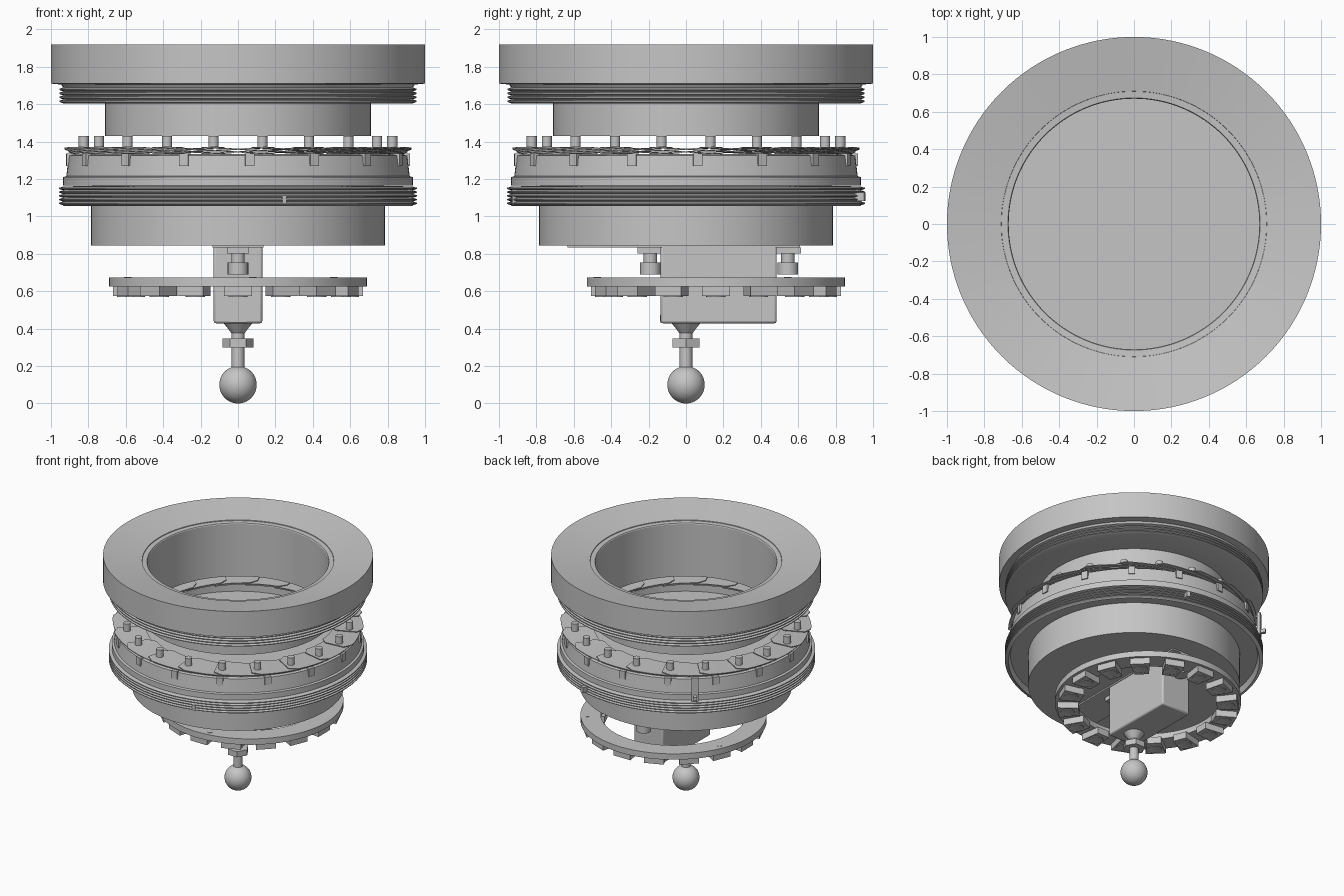
import bpy, bmesh, math
from mathutils import Matrix, Vector

if "Cube" in bpy.data.objects:
    bpy.data.objects.remove(bpy.data.objects["Cube"], do_unlink=True)

grey = bpy.data.materials.new("machined_grey")
grey.use_nodes = True
COLOUR = (0.56, 0.56, 0.56, 1)
grey.diffuse_color = COLOUR
grey.node_tree.nodes["Principled BSDF"].inputs["Base Color"].default_value = COLOUR


def finish(name, bm, smooth=True, offset=(0, 0, 0)):
    bmesh.ops.recalc_face_normals(bm, faces=bm.faces)
    mesh = bpy.data.meshes.new(name)
    bm.to_mesh(mesh)
    bm.free()
    mesh.materials.append(grey)
    ob = bpy.data.objects.new(name, mesh)
    ob.location = offset
    bpy.context.collection.objects.link(ob)
    if smooth:
        bpy.ops.object.select_all(action='DESELECT')
        ob.select_set(True)
        bpy.context.view_layer.objects.active = ob
        bpy.ops.object.shade_smooth_by_angle(angle=math.radians(30))
    return ob


def lathe(name, profile, steps=128, closed=True, offset=(0, 0, 0)):
    """Turn an (r, z) profile around the z axis."""
    bm = bmesh.new()
    verts = [bm.verts.new((r, 0, z)) for r, z in profile]
    pairs = list(zip(verts, verts[1:]))
    if closed:
        pairs.append((verts[-1], verts[0]))
    edges = [bm.edges.new(p) for p in pairs]
    bmesh.ops.spin(bm, geom=verts + edges, cent=(0, 0, 0), axis=(0, 0, 1),
                   angle=math.tau, steps=steps, use_duplicate=False)
    bmesh.ops.remove_doubles(bm, verts=bm.verts, dist=0.0001)
    return finish(name, bm, offset=offset)


def add_box(bm, centre, size, turn=0.0):
    m = Matrix.Rotation(turn, 4, 'Z') @ Matrix.Translation(centre) @ Matrix.Diagonal((*size, 1))
    return bmesh.ops.create_cube(bm, size=1, matrix=m)["verts"]


def add_rod(bm, centre, r, height, sides=24, r_top=None, spin=Matrix()):
    bmesh.ops.create_cone(bm, cap_ends=True, segments=sides, radius1=r,
                          radius2=r if r_top is None else r_top, depth=height,
                          matrix=Matrix.Translation(centre) @ spin)


def polar(r, angle, z):
    return Vector((r * math.cos(angle), r * math.sin(angle), z))


def thread(outer, inner, low, high, turns):
    """Zigzag profile from low to high."""
    pitch = (high - low) / turns
    pts = []
    for i in range(turns):
        z = low + i * pitch
        pts += [(inner, z), (outer, z + pitch * 0.35), (outer, z + pitch * 0.65)]
    return pts + [(inner, high)]


# Upper housing: funnel top with lip, thread and inner sleeve
lathe("upper_housing", [(0.67, 1.43), (0.71, 1.43), (0.71, 1.605)]
      + thread(0.955, 0.935, 1.605, 1.69, 4)
      + [(0.945, 1.705), (1, 1.71), (1, 1.92), (0.71, 1.872), (0.709, 1.866),
         (0.674, 1.863), (0.67, 1.857)])

# Iris carrier, its flange and the plate inside it
lathe("iris_carrier", [(0.74, 1.165), (0.935, 1.165), (0.935, 1.21), (0.918, 1.215),
                       (0.905, 1.325), (0.87, 1.335), (0.74, 1.335)])
bm = bmesh.new()
add_rod(bm, (0, 0, 1.265), 0.745, 0.02, 128)
finish("iris_base_plate", bm)

# Lower housing: thread skirt, drum and floor
lathe("lower_housing", [(0, 0.845), (0.785, 0.845), (0.785, 1.1), (0.915, 1.1), (0.93, 1.055)]
      + thread(0.957, 0.935, 1.06, 1.16, 5)
      + [(0.74, 1.165), (0.74, 0.875), (0, 0.875)], closed=False)

# Overlapping, slightly tilted iris blades
BLADES = 20
bm = bmesh.new()
for k in range(BLADES):
    start = math.tau * (k + 0.5) / BLADES - 0.06
    rows = []
    for i in range(11):
        t = i / 10
        a = start + t * 0.75
        z = 1.372 - 0.034 * t
        outer, inner = 0.94 - 0.05 * t, 0.69 + 0.03 * t
        if i == 0:
            outer, inner = 0.9, 0.74
        rows.append([bm.verts.new(polar(r, a, h)) for r, h in
                     ((inner, z), (outer, z), (outer, z - 0.006), (inner, z - 0.006))])
    for p, q in zip(rows, rows[1:]):
        for j in range(4):
            n = (j + 1) % 4
            bm.faces.new((p[j], p[n], q[n], q[j]))
    bm.faces.new(rows[0])
    bm.faces.new(rows[-1][::-1])
finish("iris_blades", bm, smooth=False)

# Blade pins
bm = bmesh.new()
for k in range(BLADES):
    add_rod(bm, polar(0.835, math.tau * (k + 0.5) / BLADES, 1.4), 0.027, 0.06)
finish("blade_pins", bm)

# Guide posts around the carrier
bm = bmesh.new()
for k in range(16):
    turn = math.radians(274) + math.tau * k / 16
    add_box(bm, (0.895, 0, 1.303), (0.05, 0.05, 0.065), turn)
finish("guide_posts", bm, smooth=False)

# Iris lever and its side pin
bm = bmesh.new()
lever = math.radians(129)
add_box(bm, (0.945, 0, 1.26), (0.025, 0.05, 0.19), lever)
add_box(bm, (0.96, 0, 1.2), (0.07, 0.025, 0.03), lever)
finish("iris_lever", bm, smooth=False)

# Locking lugs on the lower thread
bm = bmesh.new()
add_box(bm, (0.96, 0, 1.105), (0.07, 0.03, 0.045), math.radians(74))
add_box(bm, (0.945, 0, 1.09), (0.035, 0.022, 0.045), math.radians(285))
finish("locking_lugs", bm, smooth=False)

# Lower ring, centred on the motor box, with magnet blocks and screw heads
RING = (0, 0.16, 0)
lathe("magnet_ring", [(0.54, 0.625), (0.69, 0.625), (0.69, 0.673), (0.54, 0.673)], offset=RING)
blocks, magnets = bmesh.new(), bmesh.new()
for k in range(16):
    a = math.tau * k / 16
    verts = add_box(blocks, (0.59, 0, 0.601), (0.155, 0.15, 0.054), a)
    for v in verts:
        # Narrow the inner half of each block
        if v.co.xy.length < 0.6:
            side = Vector((-math.sin(a), math.cos(a), 0))
            v.co -= side * v.co.dot(side) * 0.3
    add_rod(magnets, polar(0.595, a, 0.573), 0.052, 0.008, 20)
# Dish the lower face of every magnet
magnets.normal_update()
lower_faces = [f for f in magnets.faces if f.normal.z < -0.9]
bmesh.ops.inset_individual(magnets, faces=lower_faces, thickness=0.012, depth=-0.003)
finish("magnet_blocks", blocks, smooth=False, offset=RING)
finish("magnets", magnets, offset=RING)
bm = bmesh.new()
for k in range(3):
    add_rod(bm, polar(0.64, math.radians(37 + 120 * k), 0.673), 0.02, 0.004, 16)
finish("ring_screws", bm, offset=RING)

# Motor box with softened edges
bm = bmesh.new()
add_box(bm, (0, 0.175, 0.637), (0.26, 0.62, 0.417))
box = finish("motor_box", bm)
bevel = box.modifiers.new("soft_edges", 'BEVEL')
bevel.width = 0.012
bevel.segments = 2

# Mounting bar under the drum
bm = bmesh.new()
add_box(bm, (0, -0.012, 0.84), (0.27, 1.245, 0.012))
finish("mounting_bar", bm, smooth=False)

# Clamp ears with hanging screws
bm = bmesh.new()
for y in (-0.19, 0.545):
    add_box(bm, (0, y, 0.817), (0.12, 0.14, 0.033))
    add_rod(bm, (0, y, 0.78), 0.036, 0.08)
    add_rod(bm, (0, y, 0.722), 0.055, 0.065)
finish("clamp_screws", bm)

# Cable socket on the box front
bm = bmesh.new()
add_box(bm, (0, -0.136, 0.453), (0.09, 0.004, 0.04))
finish("socket_plate", bm, smooth=False)
bm = bmesh.new()
for x in (-0.027, 0, 0.027):
    add_rod(bm, (x, -0.138, 0.453), 0.01, 0.004, 12, spin=Matrix.Rotation(math.pi / 2, 4, 'X'))
finish("socket_contacts", bm)

# Ball mount: stem, flared collar, hex nut and ball
bm = bmesh.new()
add_rod(bm, (0, 0, 0.28), 0.034, 0.2)
add_rod(bm, (0, 0, 0.403), 0.035, 0.055, 24, 0.077)
finish("ball_stem", bm)
bm = bmesh.new()
add_rod(bm, (0, 0, 0.323), 0.083, 0.046, 6, spin=Matrix.Rotation(math.pi / 6, 4, 'Z'))
finish("hex_nut", bm)
bm = bmesh.new()
bmesh.ops.create_uvsphere(bm, u_segments=40, v_segments=24, radius=0.1,
                          matrix=Matrix.Translation((0, 0, 0.1)))
finish("ball", bm)
